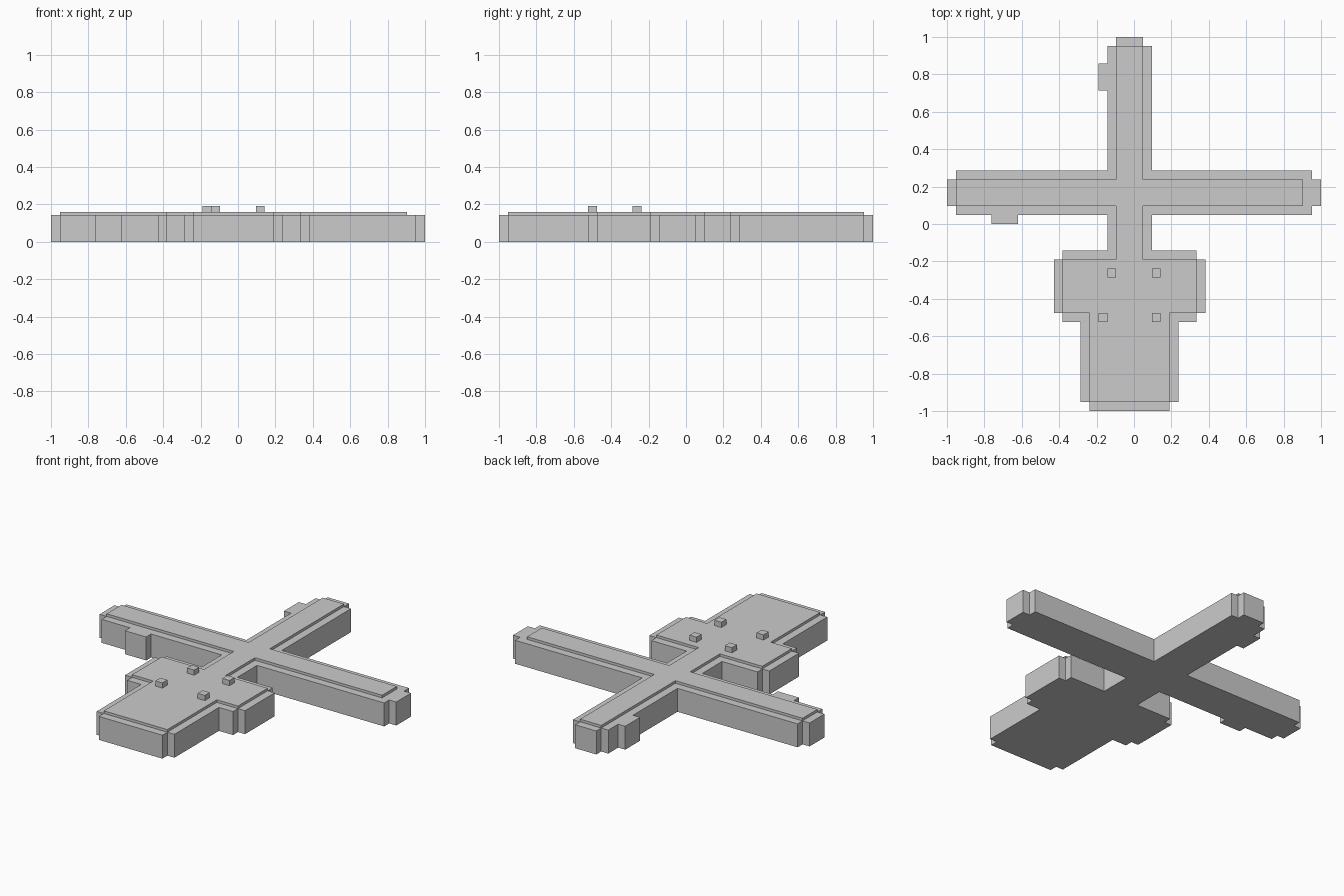
import bpy, bmesh
from mathutils import Vector

if "Cube" in bpy.data.objects:
    bpy.data.objects.remove(bpy.data.objects["Cube"])

U = 1 / 21  # one grid block; the whole model is 42 blocks long


def slab(name, rects, z0, z1):
    """Merge block-grid rectangles (x0, x1, y0, y1) into one outline and extrude it."""
    cells = {(x, y) for x0, x1, y0, y1 in rects
             for x in range(x0, x1) for y in range(y0, y1)}
    bm = bmesh.new()
    corners = {}

    def corner(x, y):
        if (x, y) not in corners:
            corners[x, y] = bm.verts.new((x * U, y * U, z0 * U))
        return corners[x, y]

    for x, y in sorted(cells):
        bm.faces.new([corner(x, y), corner(x + 1, y),
                      corner(x + 1, y + 1), corner(x, y + 1)])
    bmesh.ops.dissolve_limit(bm, angle_limit=0.01, verts=bm.verts[:], edges=bm.edges[:])
    ext = bmesh.ops.extrude_face_region(bm, geom=bm.faces[:], use_keep_orig=True)
    top = [g for g in ext["geom"] if isinstance(g, bmesh.types.BMVert)]
    bmesh.ops.translate(bm, verts=top, vec=Vector((0, 0, (z1 - z0) * U)))
    bmesh.ops.recalc_face_normals(bm, faces=bm.faces[:])
    mesh = bpy.data.meshes.new(name)
    bm.to_mesh(mesh)
    bm.free()
    obj = bpy.data.objects.new(name, mesh)
    bpy.context.collection.objects.link(obj)
    return obj


BASE_TOP, DECK_TOP, PEG_TOP = 3, 3 + 1 / 3, 4

# thick base: long arm, cross arm, wide shoulders and tail, with stepped ends
slab("base", [
    (-3, 2, -4, 20), (-2, 1, 20, 21),        # long arm and tip
    (-20, 20, 1, 6), (-21, 21, 2, 5),        # cross arm and tips
    (-8, 7, -11, -3), (-9, 8, -10, -4),      # shoulders
    (-6, 5, -20, -11), (-5, 4, -21, -20),    # tail
    (-4, -3, 15, 18), (-16, -13, 0, 1),      # side bumps
], 0, BASE_TOP)

# thin raised deck, inset from the base edge
slab("raised_deck", [
    (-2, 1, -4, 20),
    (-20, 19, 2, 5),
    (-8, 7, -10, -4),
    (-5, 4, -20, -10),
], BASE_TOP, DECK_TOP)

# four small pegs on the deck
for i, (x, y) in enumerate([(-3, -6), (2, -6), (-4, -11), (2, -11)], 1):
    slab(f"peg_{i}", [(x, x + 1, y, y + 1)], DECK_TOP, PEG_TOP)
